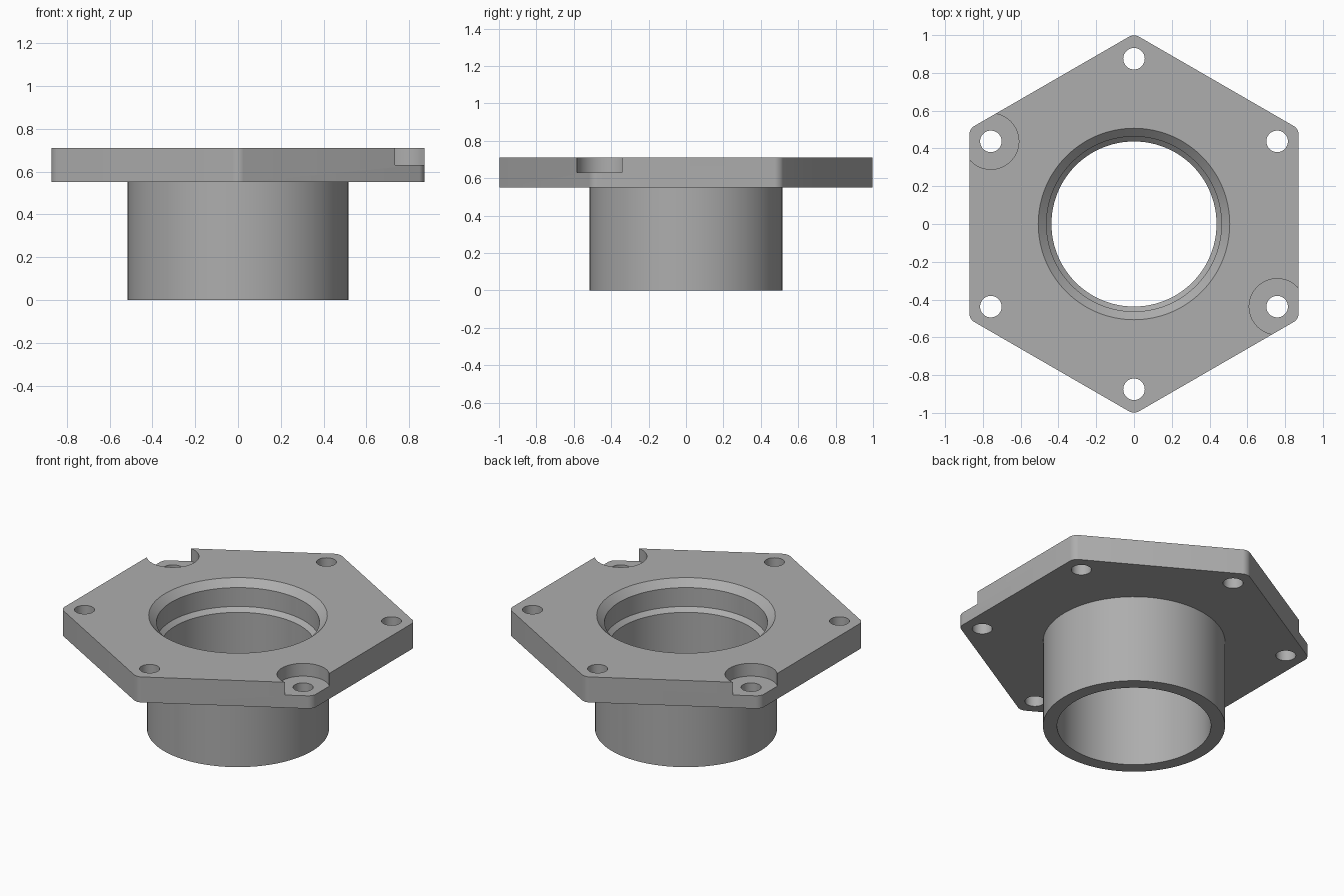
import bpy, bmesh, math
from mathutils import Matrix

if "Cube" in bpy.data.objects:
    bpy.data.objects.remove(bpy.data.objects["Cube"])

PLATE_BOTTOM, PLATE_TOP = 0.55, 0.71
APOTHEM, CORNER_RADIUS = 0.872, 0.05
HOLE_CIRCLE, HOLE_R, POCKET_R, POCKET_FLOOR = 0.875, 0.057, 0.148, 0.63

steel = bpy.data.materials.new("grey_metal")
steel.use_nodes = True
GREY = (0.42, 0.42, 0.42, 1)
steel.diffuse_color = GREY
steel.node_tree.nodes["Principled BSDF"].inputs["Base Color"].default_value = GREY


def add_object(name, bm):
    bmesh.ops.recalc_face_normals(bm, faces=bm.faces[:])
    mesh = bpy.data.meshes.new(name)
    bm.to_mesh(mesh)
    bm.free()
    mesh.materials.append(steel)
    obj = bpy.data.objects.new(name, mesh)
    bpy.context.collection.objects.link(obj)
    return obj


def revolve(name, profile, x=0, y=0, sides=96):
    """Solid of revolution from (radius, z) points, capped at both ends."""
    bm = bmesh.new()
    rings = []
    for r, z in profile:
        angles = [2 * math.pi * i / sides for i in range(sides)]
        rings.append([bm.verts.new((x + r * math.cos(a), y + r * math.sin(a), z)) for a in angles])
    for low, high in zip(rings, rings[1:]):
        for i in range(sides):
            j = (i + 1) % sides
            bm.faces.new((low[i], low[j], high[j], high[i]))
    bm.faces.new(rings[0])
    bm.faces.new(rings[-1])
    return add_object(name, bm)


def combine(target, other, operation):
    mod = target.modifiers.new(operation.lower(), "BOOLEAN")
    mod.operation, mod.solver, mod.object = operation, "EXACT", other
    bpy.context.view_layer.objects.active = target
    bpy.ops.object.modifier_apply(modifier=mod.name)
    bpy.data.objects.remove(other)


# Hexagonal plate with rounded upright corners
bm = bmesh.new()
radius = APOTHEM / math.cos(math.pi / 6)
bmesh.ops.create_cone(bm, cap_ends=True, segments=6, radius1=radius, radius2=radius,
                      depth=PLATE_TOP - PLATE_BOTTOM,
                      matrix=Matrix.Translation((0, 0, (PLATE_TOP + PLATE_BOTTOM) / 2)))
if max(v.co.y for v in bm.verts) < 0.95:
    bmesh.ops.rotate(bm, verts=bm.verts[:], matrix=Matrix.Rotation(math.pi / 6, 3, "Z"))
upright = [e for e in bm.edges if abs(e.verts[0].co.z - e.verts[1].co.z) > 0.1]
bmesh.ops.bevel(bm, geom=upright, offset=CORNER_RADIUS * math.tan(math.pi / 6),
                offset_type="OFFSET", segments=6, profile=0.5, affect="EDGES")
flange = add_object("flange_with_sleeve", bm)

# Round sleeve below the plate
combine(flange, revolve("sleeve", [(0.517, 0), (0.517, PLATE_BOTTOM + 0.05)]), "UNION")

# Stepped bore: sloped seat inside, chamfer at the mouth
combine(flange, revolve("bore", [(0.437, -0.1), (0.437, 0.525), (0.463, 0.55), (0.463, 0.668),
                                 (0.507, PLATE_TOP), (0.507, 0.8)]), "DIFFERENCE")

# Six bolt holes, two opposite ones with a shallow round pocket
for i in range(6):
    a = math.radians(30 + 60 * i)
    x, y = HOLE_CIRCLE * math.cos(a), HOLE_CIRCLE * math.sin(a)
    combine(flange, revolve("bolt_hole", [(HOLE_R, 0.4), (HOLE_R, 0.9)], x, y, 40), "DIFFERENCE")
    if i in (2, 5):
        combine(flange, revolve("pocket", [(POCKET_R, POCKET_FLOOR), (POCKET_R, 0.9)], x, y, 64),
                "DIFFERENCE")

# Smooth round walls, crisp edges
bpy.ops.object.select_all(action="DESELECT")
flange.select_set(True)
bpy.context.view_layer.objects.active = flange
bpy.ops.object.shade_smooth_by_angle(angle=math.radians(25))
